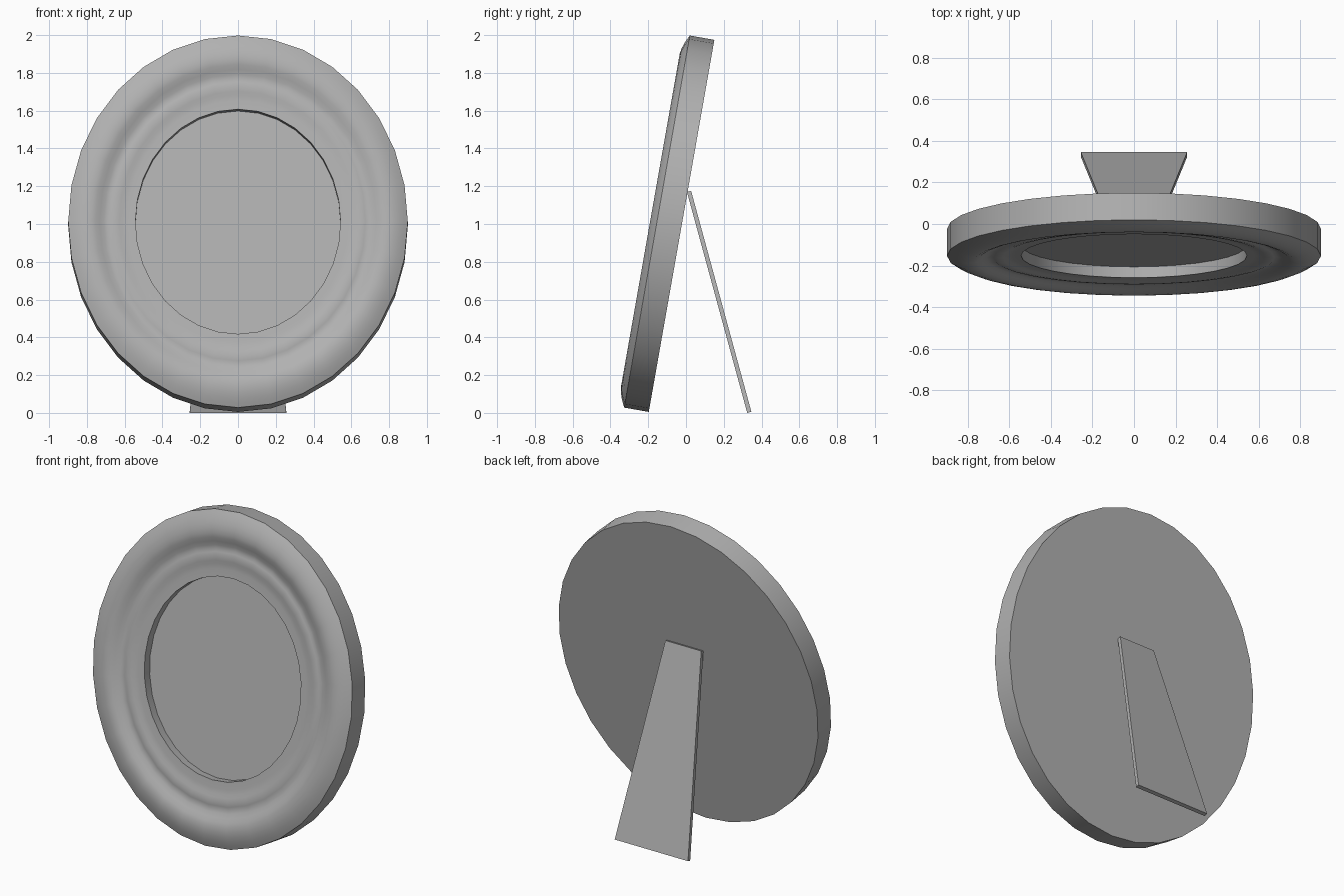
import bpy, bmesh, math

if "Cube" in bpy.data.objects:
    bpy.data.objects.remove(bpy.data.objects["Cube"])

SIDES = 32
RX, RY = 0.899, 1.0          # oval half width and half height
LEAN = math.radians(80)      # frame leans back 10 degrees
ORIGIN = (0, -0.0235, 0.99)  # centre of the back face
FACE = 0.132                 # board thickness

# Mid grey for every part
grey = bpy.data.materials.new("mid_grey")
grey.diffuse_color = (0.44, 0.44, 0.44, 1)
grey.use_nodes = True
grey.node_tree.nodes["Principled BSDF"].inputs["Base Color"].default_value = grey.diffuse_color


def make_object(name, bm):
    bmesh.ops.recalc_face_normals(bm, faces=bm.faces)
    mesh = bpy.data.meshes.new(name)
    bm.to_mesh(mesh)
    bm.free()
    mesh.materials.append(grey)
    ob = bpy.data.objects.new(name, mesh)
    bpy.context.collection.objects.link(ob)
    return ob


def oval_lathe(name, profile):
    """Sweep (radius, height) points round an oval; cap both ends."""
    bm = bmesh.new()
    rings = []
    for r, h in profile:
        rings.append([bm.verts.new((RX * r * math.sin(2 * math.pi * i / SIDES),
                                    RY * r * math.cos(2 * math.pi * i / SIDES), h))
                      for i in range(SIDES)])
    for a, b in zip(rings, rings[1:]):
        for i in range(SIDES):
            j = (i + 1) % SIDES
            bm.faces.new((a[i], a[j], b[j], b[i]))
    bm.faces.new(rings[0])
    bm.faces.new(rings[-1])
    ob = make_object(name, bm)
    ob.location = ORIGIN
    ob.rotation_euler = (LEAN, 0, 0)
    bpy.ops.object.select_all(action='DESELECT')
    ob.select_set(True)
    bpy.context.view_layer.objects.active = ob
    bpy.ops.object.shade_smooth_by_angle(angle=math.radians(35))
    return ob


# Moulded oval frame: flat back, rounded outer bead, cove, small inner bead, lip
moulding = [(1.0, 0), (0.98, 0.010), (0.955, 0.021), (0.925, 0.031), (0.895, 0.036),
            (0.865, 0.036), (0.84, 0.030), (0.815, 0.019), (0.79, 0.009),
            (0.765, 0.004), (0.75, 0.008), (0.725, 0.010), (0.70, 0.007),
            (0.68, 0.002), (0.65, 0), (0.604, 0)]
recess = FACE - 0.055
oval_lathe("picture_frame",
           [(1.0, 0)] + [(r, FACE + h) for r, h in moulding] + [(0.604, recess)])

# Picture panel set in the recess
oval_lathe("picture_panel", [(0.603, recess - 0.02), (0.603, recess + 0.002)])

# Tapered easel leg behind the frame
bm = bmesh.new()
side = [(0.005, 1.170, 0.125), (0.027, 1.176, 0.125),
        (0.346, 0.006, 0.256), (0.324, 0.0, 0.256)]
left = [bm.verts.new((-w, y, z)) for y, z, w in side]
right = [bm.verts.new((w, y, z)) for y, z, w in side]
bm.faces.new(left)
bm.faces.new(right)
for i in range(4):
    j = (i + 1) % 4
    bm.faces.new((left[i], left[j], right[j], right[i]))
make_object("easel_leg", bm)
